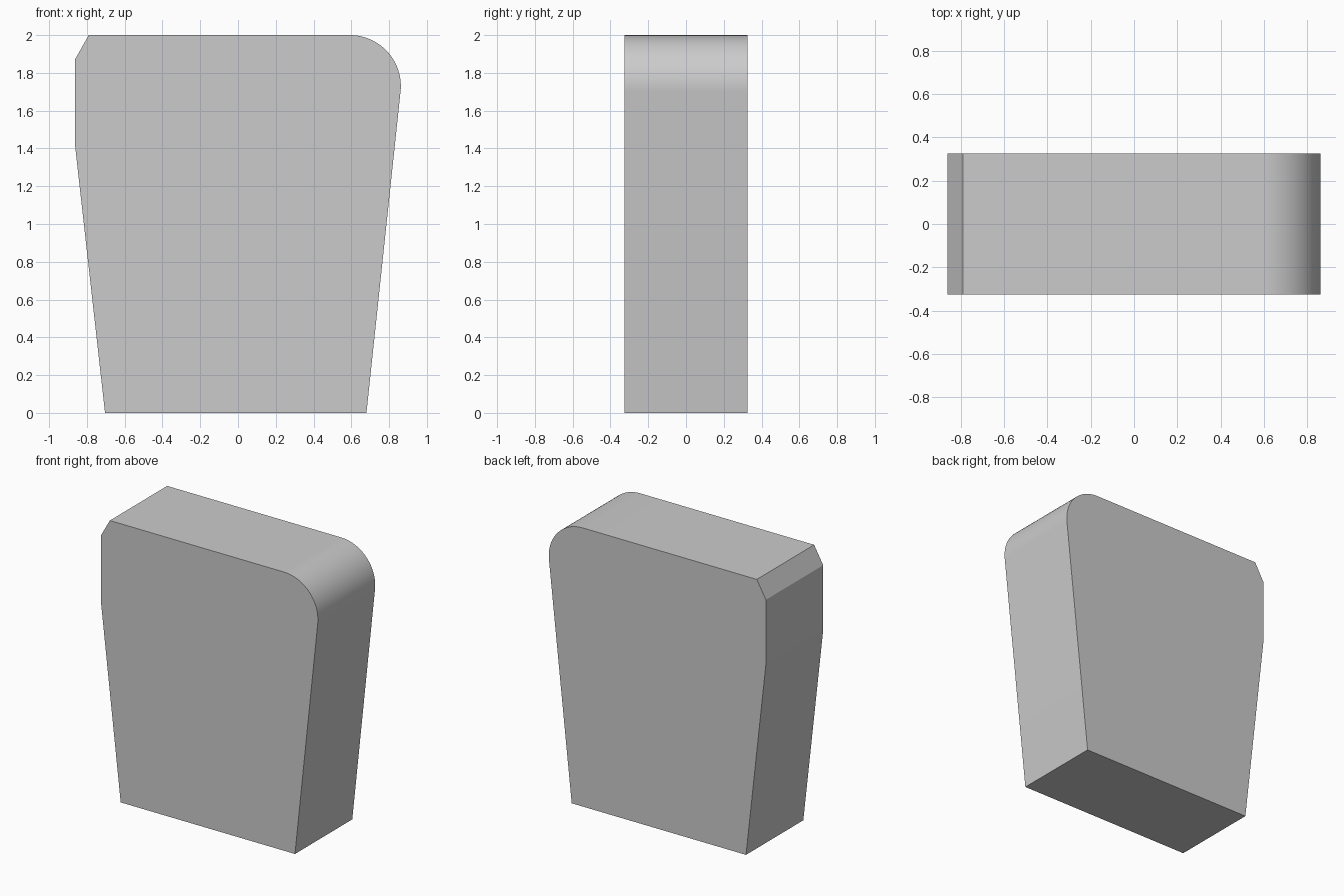
import bpy, bmesh, math

if "Cube" in bpy.data.objects:
    bpy.data.objects.remove(bpy.data.objects["Cube"])

HALF_DEPTH = 0.325
BASE_RIGHT = (0.68, 0.0)
CENTRE, RADIUS, SEGMENTS = (0.592, 1.73), 0.27, 32

# Front outline: tapered sides, chamfered left shoulder, rounded right shoulder
outline = [(-0.704, 0.0), BASE_RIGHT]
start = math.radians(-6)  # tangent to the sloping right side
for i in range(SEGMENTS + 1):
    a = start + (math.pi / 2 - start) * i / SEGMENTS
    outline.append((CENTRE[0] + RADIUS * math.cos(a), CENTRE[1] + RADIUS * math.sin(a)))
outline += [(-0.79, 2.0), (-0.862, 1.873), (-0.862, 1.41)]

# Extrude the outline through the depth
bm = bmesh.new()
front = bm.faces.new([bm.verts.new((x, -HALF_DEPTH, z)) for x, z in outline])
extruded = bmesh.ops.extrude_face_region(bm, geom=[front], use_keep_orig=True)
for v in extruded["geom"]:
    if isinstance(v, bmesh.types.BMVert):
        v.co.y = HALF_DEPTH
bmesh.ops.recalc_face_normals(bm, faces=bm.faces[:])

mesh = bpy.data.meshes.new("tapered_block")
bm.to_mesh(mesh)
bm.free()
block = bpy.data.objects.new("tapered_block", mesh)
bpy.context.collection.objects.link(block)

# Smooth the rounded shoulder, keep the other edges crisp
bpy.context.view_layer.objects.active = block
block.select_set(True)
bpy.ops.object.shade_smooth_by_angle(angle=math.radians(5))
